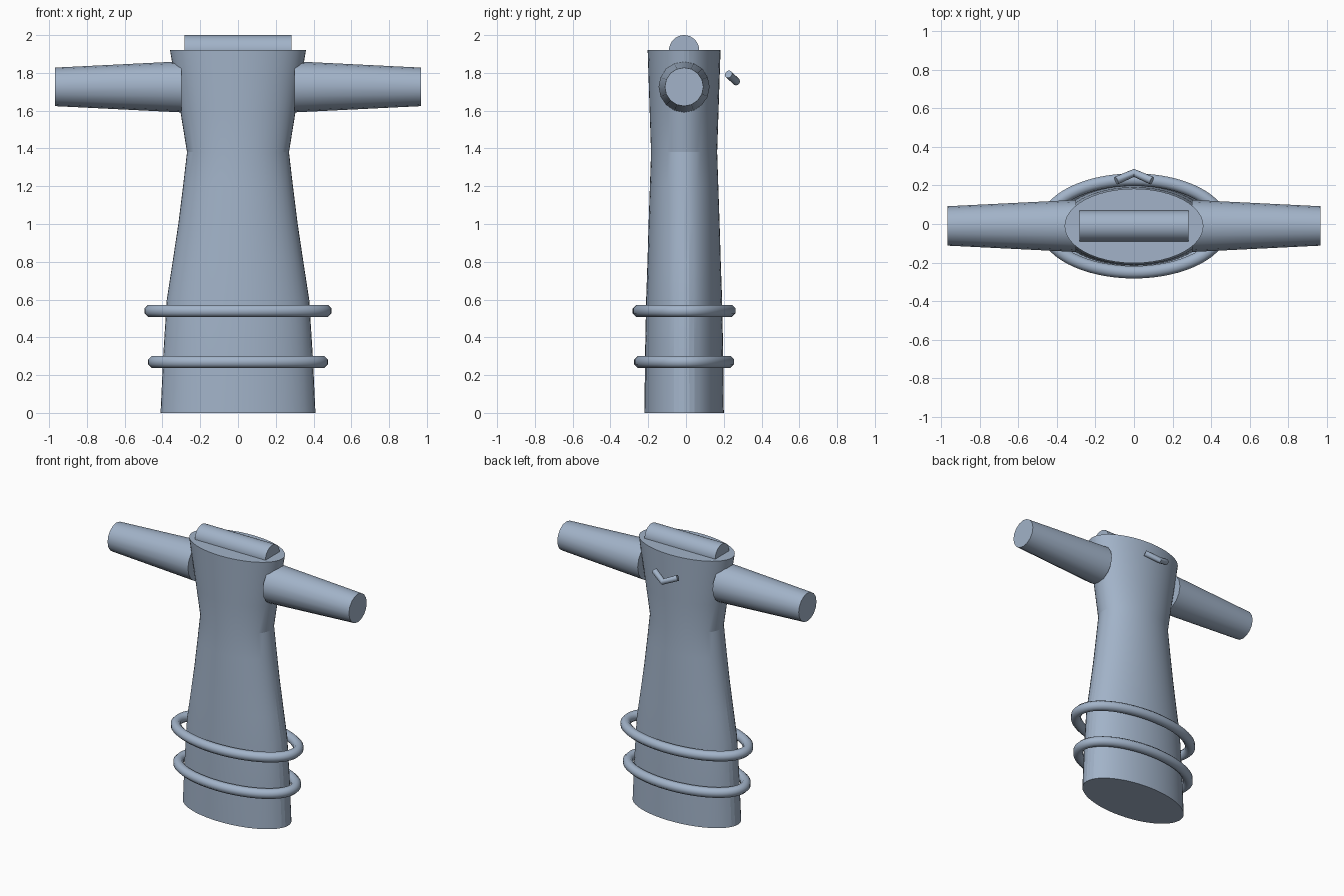
import bpy, bmesh, math
from mathutils import Vector

if "Cube" in bpy.data.objects:
    bpy.data.objects.remove(bpy.data.objects["Cube"])

CY = -0.01  # depth centre of the main parts

mat = bpy.data.materials.new("blue grey")
mat.diffuse_color = (0.36, 0.45, 0.58, 1.0)
mat.use_nodes = True
mat.node_tree.nodes["Principled BSDF"].inputs["Base Color"].default_value = mat.diffuse_color


def finish(name, bm, angle=25):
    """Turn a bmesh into a smooth-shaded object with sharp edges kept."""
    bmesh.ops.recalc_face_normals(bm, faces=bm.faces)
    mesh = bpy.data.meshes.new(name)
    bm.to_mesh(mesh)
    bm.free()
    mesh.materials.append(mat)
    obj = bpy.data.objects.new(name, mesh)
    bpy.context.collection.objects.link(obj)
    bpy.ops.object.select_all(action='DESELECT')
    obj.select_set(True)
    bpy.context.view_layer.objects.active = obj
    bpy.ops.object.shade_smooth_by_angle(angle=math.radians(angle))
    return obj


def loft(name, rings, closed=False, angle=25):
    """Skin a list of point rings; cap the ends unless closed."""
    bm = bmesh.new()
    rows = [[bm.verts.new(p) for p in ring] for ring in rings]
    n = len(rows[0])
    pairs = list(zip(rows, rows[1:])) + ([(rows[-1], rows[0])] if closed else [])
    for a, b in pairs:
        for i in range(n):
            j = (i + 1) % n
            bm.faces.new((a[i], a[j], b[j], b[i]))
    if not closed:
        bm.faces.new(rows[0][::-1])
        bm.faces.new(rows[-1])
    return finish(name, bm, angle)


def angles(n):
    return [2 * math.pi * i / n for i in range(n)]


def x_rod(name, x0, r0, x1, r1, z, sides, angle=30):
    """Tapered rod lying along x."""
    return loft(name, [[(x, CY + r * math.cos(a), z + r * math.sin(a))
                        for a in angles(sides)] for x, r in ((x0, r0), (x1, r1))],
                angle=angle)


# Waisted oval body: (z, half width, half depth)
profile = [(0, 0.41, 0.21), (0.3, 0.396, 0.207), (0.6, 0.377, 0.201),
           (0.8, 0.346, 0.194), (1.0, 0.316, 0.188), (1.2, 0.291, 0.181),
           (1.38, 0.27, 0.175), (1.59, 0.304, 0.182), (1.92, 0.36, 0.193)]
loft("body", [[(rx * math.cos(a), CY + ry * math.sin(a), z) for a in angles(48)]
              for z, rx, ry in profile], angle=12)

# Tapered arms on both sides
for side, label in ((-1, "left"), (1, "right")):
    x_rod(label + "_arm", side * 0.30, 0.135, side * 0.968, 0.102, 1.726, 16)

# Round bar half sunk into the top
x_rod("top_bar", -0.283, 0.08, 0.283, 0.08, 1.92, 32)

# Oval hoops floating around the lower body
for label, z, rx, ry in (("lower_hoop", 0.27, 0.443, 0.232),
                         ("upper_hoop", 0.54, 0.462, 0.24)):
    rings = []
    for a in angles(64):
        centre = Vector((rx * math.cos(a), CY + ry * math.sin(a), z))
        out = Vector((ry * math.cos(a), rx * math.sin(a), 0)).normalized()
        rings.append([centre + 0.035 * (out * math.cos(t + math.pi / 8)
                                        + Vector((0, 0, 1)) * math.sin(t + math.pi / 8))
                      for t in angles(8)])
    loft(label, rings, closed=True, angle=50)

# Small bent rod behind the top of the body
sweep = []
for x, y, z in ((-0.092, 0.225, 1.793), (0, 0.265, 1.755), (0.092, 0.225, 1.793)):
    centre = Vector((x, y, z))
    # ends are square to their arm, the middle ring is mitred
    along = Vector((1, 0, 0)) if x == 0 else Vector((0.092, math.copysign(0.04, -x),
                                                     math.copysign(0.038, x))).normalized()
    u = along.cross(Vector((0, 0, 1))).normalized()
    v = along.cross(u)
    sweep.append([centre + 0.021 * (u * math.cos(t) + v * math.sin(t)) for t in angles(12)])
loft("back_chevron", sweep, angle=35)
